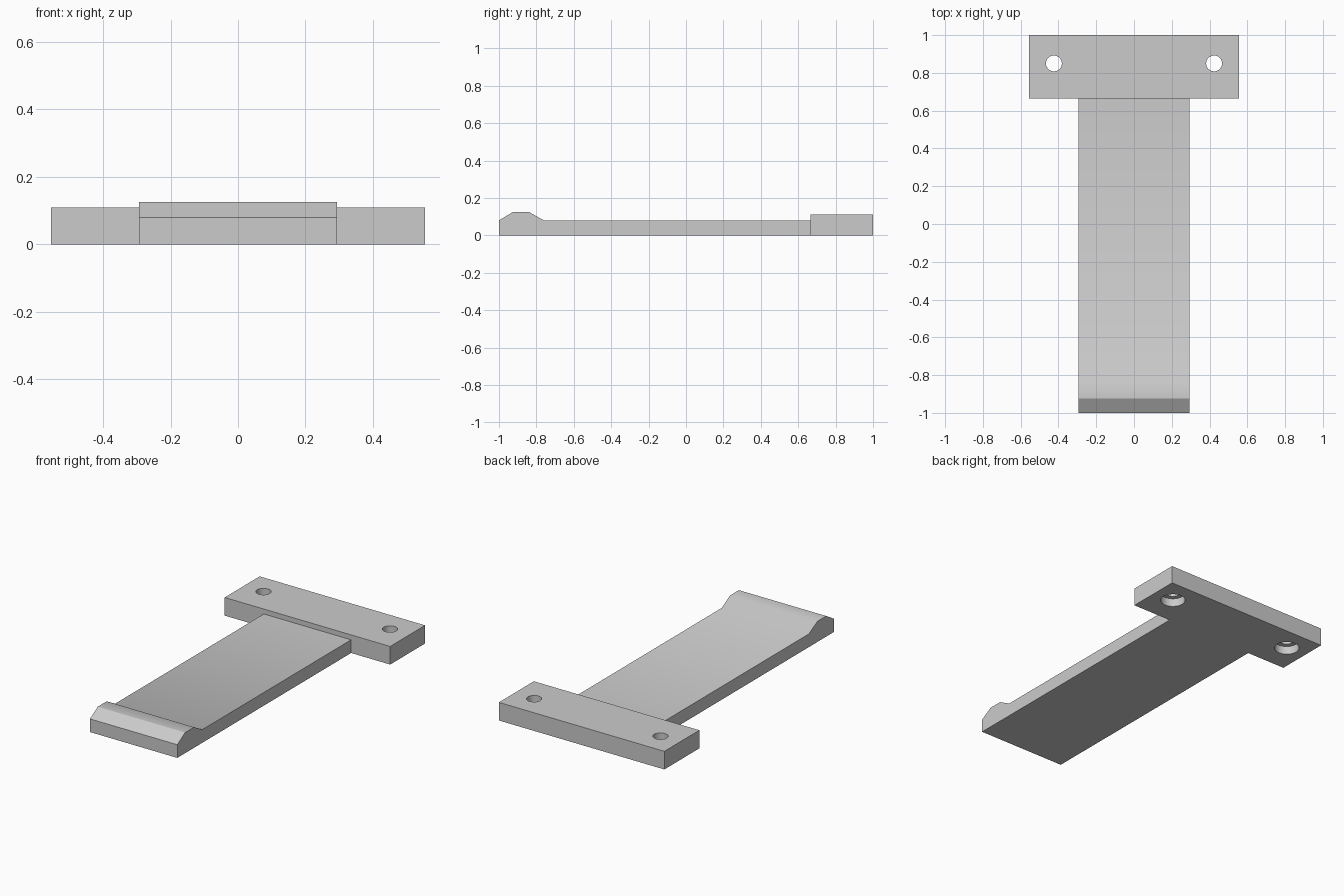
import bpy, bmesh, math

if "Cube" in bpy.data.objects:
    bpy.data.objects.remove(bpy.data.objects["Cube"])

grey = bpy.data.materials.new("plain grey")
grey.diffuse_color = (0.6, 0.6, 0.6, 1)
grey.use_nodes = True
grey.node_tree.nodes["Principled BSDF"].inputs["Base Color"].default_value = grey.diffuse_color


def make_object(name, bm):
    bmesh.ops.recalc_face_normals(bm, faces=bm.faces)
    mesh = bpy.data.meshes.new(name)
    bm.to_mesh(mesh)
    bm.free()
    mesh.materials.append(grey)
    obj = bpy.data.objects.new(name, mesh)
    bpy.context.collection.objects.link(obj)
    return obj


def extrude_profile(name, profile, half_width):
    """Extrude a closed (y, z) side profile across x."""
    bm = bmesh.new()
    face = bm.faces.new([bm.verts.new((-half_width, y, z)) for y, z in profile])
    new = bmesh.ops.extrude_face_region(bm, geom=[face])["geom"]
    bmesh.ops.translate(bm, vec=(2 * half_width, 0, 0),
                        verts=[v for v in new if isinstance(v, bmesh.types.BMVert)])
    return make_object(name, bm)


def lathe(name, x, y, rings, sides=32):
    """Closed solid of revolution from (radius, z) rings."""
    bm = bmesh.new()
    loops = [[bm.verts.new((x + r * math.cos(2 * math.pi * i / sides),
                            y + r * math.sin(2 * math.pi * i / sides), z))
              for i in range(sides)] for r, z in rings]
    for a, b in zip(loops, loops[1:]):
        for i in range(sides):
            j = (i + 1) % sides
            bm.faces.new((a[i], a[j], b[j], b[i]))
    bm.faces.new(loops[0])
    bm.faces.new(loops[-1])
    return make_object(name, bm)


def smooth(obj):
    bpy.ops.object.select_all(action='DESELECT')
    obj.select_set(True)
    bpy.context.view_layer.objects.active = obj
    bpy.ops.object.shade_smooth_by_angle(angle=math.radians(30))


# Long flat tongue with a raised catch ridge at its front end
tongue = extrude_profile("tongue", [
    (-1, 0), (0.665, 0), (0.665, 0.08), (-0.76, 0.08),
    (-0.84, 0.125), (-0.925, 0.125), (-1, 0.08)], 0.293)
smooth(tongue)

# Wide mounting bar across the back
bar = extrude_profile("mounting_bar", [
    (0.665, 0), (1, 0), (1, 0.11), (0.665, 0.11)], 0.555)

# Two screw holes, counterbored from below
for side in (-1, 1):
    cutter = lathe("screw_hole_cutter", side * 0.424, 0.85,
                   [(0.07, -0.05), (0.07, 0.05), (0.042, 0.05), (0.042, 0.2)])
    cutter.hide_render = True
    mod = bar.modifiers.new("screw_hole", 'BOOLEAN')
    mod.operation = 'DIFFERENCE'
    mod.solver = 'EXACT'
    mod.object = cutter
    bpy.context.view_layer.objects.active = bar
    bpy.ops.object.modifier_apply(modifier=mod.name)
    bpy.data.objects.remove(cutter)
smooth(bar)
